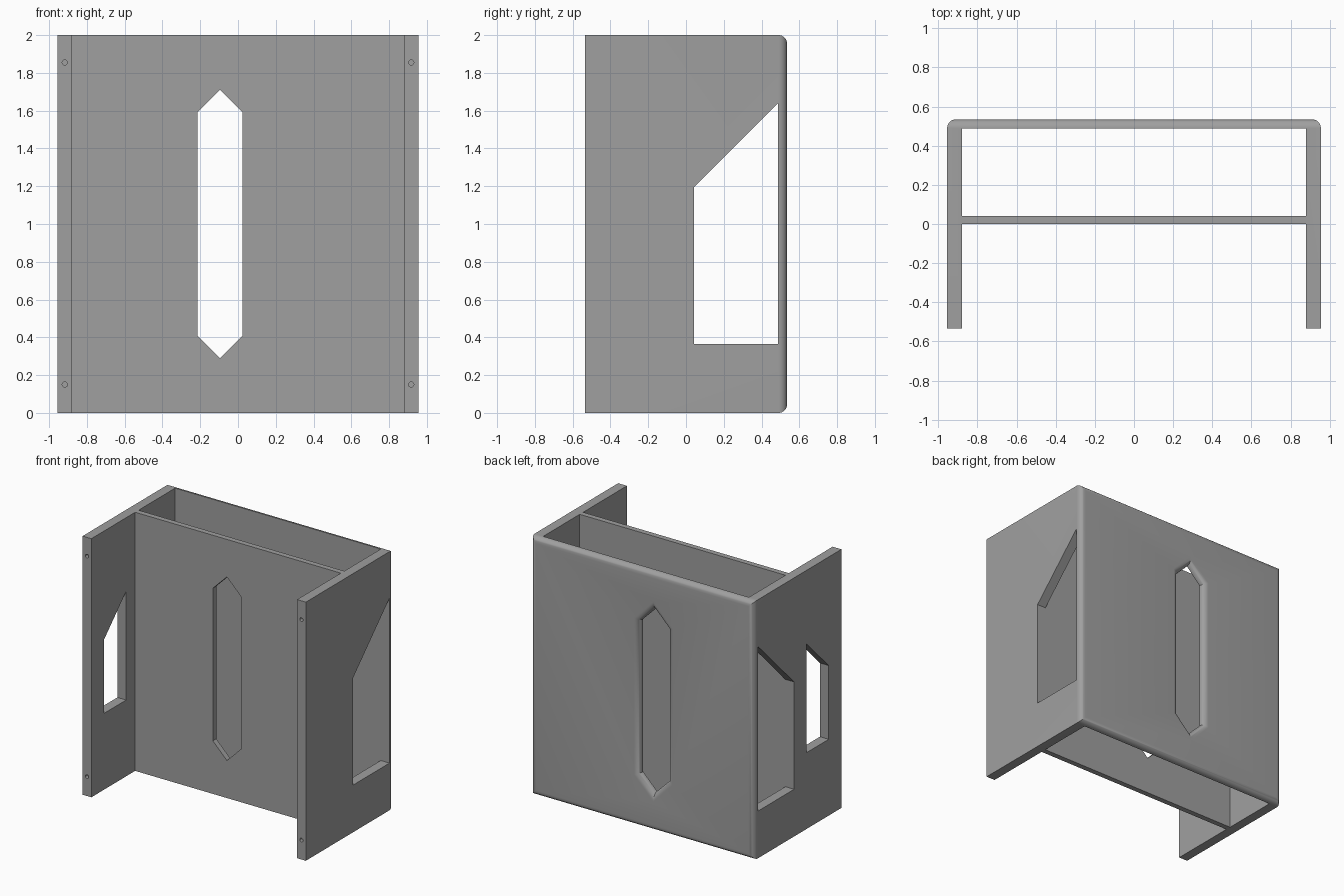
import bpy, bmesh, math

if "Cube" in bpy.data.objects:
    bpy.data.objects.remove(bpy.data.objects["Cube"])

HX, HY, H = 0.955, 0.535, 2.0     # half width, half depth, height
INX = 0.88                        # inner face of the side walls
R = 0.045                         # rounding of the rear edges


def make_object(name, bm):
    bmesh.ops.recalc_face_normals(bm, faces=bm.faces)
    me = bpy.data.meshes.new(name)
    bm.to_mesh(me)
    bm.free()
    ob = bpy.data.objects.new(name, me)
    bpy.context.collection.objects.link(ob)
    return ob


def loft(name, rings):
    """Closed solid through a list of matching point rings."""
    bm = bmesh.new()
    vs = [[bm.verts.new(p) for p in ring] for ring in rings]
    n = len(rings[0])
    for a, b in zip(vs, vs[1:]):
        for i in range(n):
            j = (i + 1) % n
            bm.faces.new((a[i], a[j], b[j], b[i]))
    bm.faces.new(vs[0])
    bm.faces.new(vs[-1])
    return make_object(name, bm)


def box(name, x0, x1, y0, y1, z0, z1):
    ring = [(x0, y0), (x1, y0), (x1, y1), (x0, y1)]
    return loft(name, [[(x, y, z) for x, y in ring] for z in (z0, z1)])


def side_window(name, x0, x1, y0, y1, z0, z1, z2):
    """Window with a sloping top, cut along x."""
    ring = [(y0, z0), (y1, z0), (y1, z2), (y0, z1)]
    return loft(name, [[(x, y, z) for y, z in ring] for x in (x0, x1)])


def slot_ring(y, d):
    """Pointed slot outline grown outwards by d."""
    cx, cz, w = -0.095, 1.0, 0.12 + d
    tip = 0.71 + d * math.sqrt(2)
    s = tip - w
    pts = [(0, -tip), (w, -s), (w, s), (0, tip), (-w, s), (-w, -s)]
    return [(cx + x, y, cz + z) for x, z in pts]


# Outer block with rounded rear edges
housing = box("housing", -HX, HX, -HY, HY, 0, H)
bm = bmesh.new()
bm.from_mesh(housing.data)
rear = [e for e in bm.edges if all(v.co.y > HY - 0.001 for v in e.verts)]
bmesh.ops.bevel(bm, geom=rear, offset=R, segments=8, profile=0.5, affect='EDGES')
bm.to_mesh(housing.data)
bm.free()

# Open front bay and the hollow between middle and back panels
cutters = [box("front_bay", -INX, INX, -0.7, 0.0, -0.1, 2.1),
           box("rear_hollow", -INX, INX, 0.042, 0.488, -0.1, 2.1)]

# Rear window in both walls, extra front window in the left wall
for s in (-1, 1):
    cutters.append(side_window("rear_window", s * 0.8, s * 1.1,
                               0.043, 0.487, 0.365, 1.195, 1.64))
cutters.append(side_window("front_window", -1.1, -0.8,
                           -0.38, -0.11, 0.59, 1.16, 1.43))

# Pointed slot through both panels, flaring at the back face
rings = [slot_ring(-0.1, 0)]
for i in range(9):
    a = math.pi / 2 * i / 8
    rings.append(slot_ring(HY - R + R * math.sin(a), R * (1 - math.cos(a))))
rings.append(slot_ring(HY + 0.05, R))
cutters.append(loft("slot", rings))

# Screw holes in the front edges of the walls
for x in (-0.917, 0.917):
    for z in (0.15, 1.855):
        ring = [(x + 0.014 * math.cos(k * math.pi / 8),
                 z + 0.014 * math.sin(k * math.pi / 8)) for k in range(16)]
        cutters.append(loft("screw_hole", [[(px, y, pz) for px, pz in ring]
                                           for y in (-0.6, -0.385)]))

# Cut everything, bake the result and remove the cutters
for c in cutters:
    c.hide_render = True
    m = housing.modifiers.new(c.name, 'BOOLEAN')
    m.operation, m.solver, m.object = 'DIFFERENCE', 'EXACT', c
dg = bpy.context.evaluated_depsgraph_get()
baked = bpy.data.meshes.new_from_object(housing.evaluated_get(dg))
housing.modifiers.clear()
housing.data = baked
for c in cutters:
    bpy.data.objects.remove(c)

# Single grey colour
grey = bpy.data.materials.new("grey")
grey.diffuse_color = (0.35, 0.35, 0.35, 1)
grey.use_nodes = True
grey.node_tree.nodes["Principled BSDF"].inputs["Base Color"].default_value = grey.diffuse_color
housing.data.materials.clear()
housing.data.materials.append(grey)

bpy.context.view_layer.objects.active = housing
housing.select_set(True)
bpy.ops.object.shade_smooth_by_angle(angle=math.radians(30))
